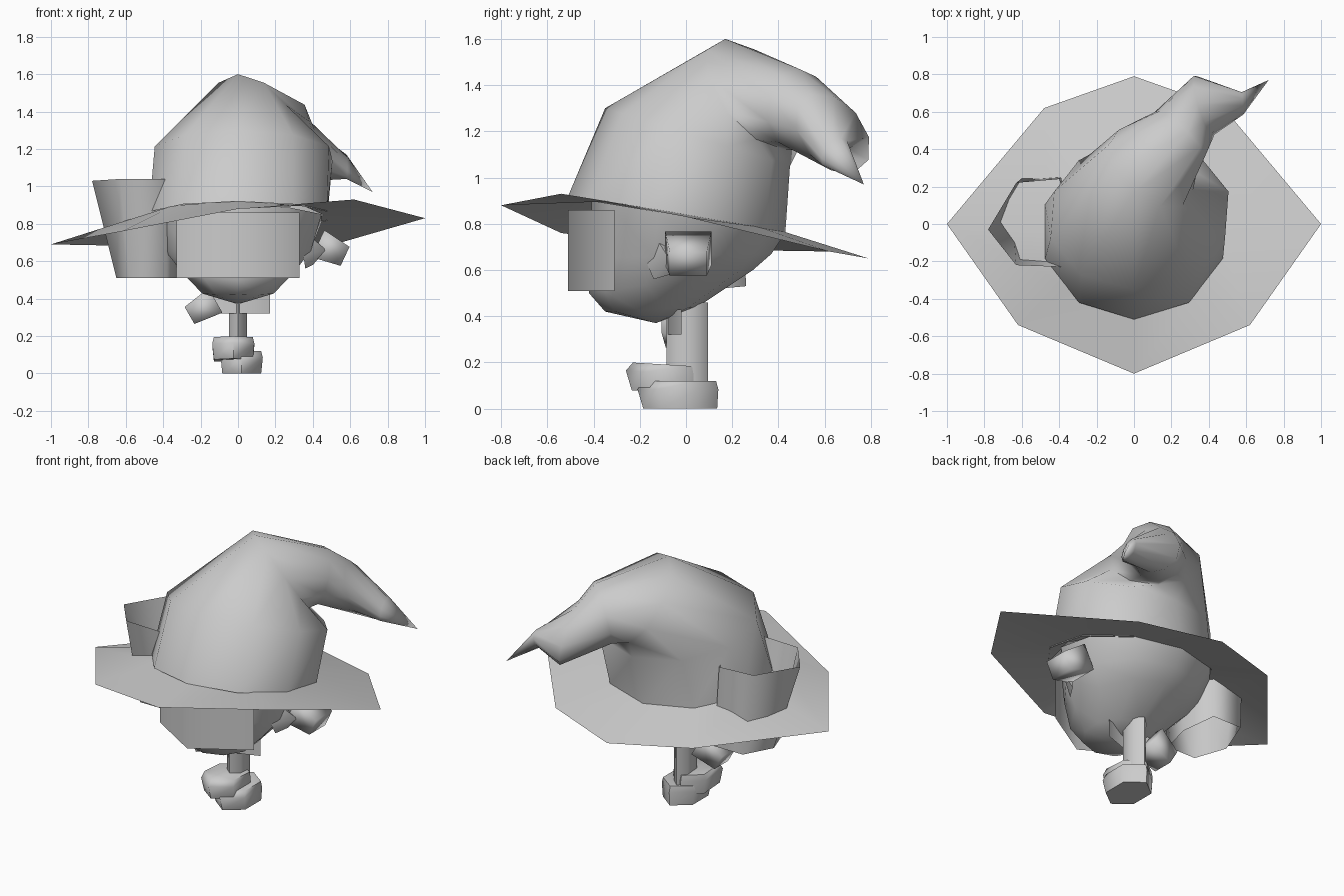
import bpy, bmesh
from math import sin, cos, radians, pi
from mathutils import Vector as V

if "Cube" in bpy.data.objects:
    bpy.data.objects.remove(bpy.data.objects["Cube"])


def make(name, bm, angle=50):
    bmesh.ops.recalc_face_normals(bm, faces=bm.faces)
    me = bpy.data.meshes.new(name)
    bm.to_mesh(me)
    bm.free()
    me.shade_smooth()
    me.set_sharp_from_angle(angle=radians(angle))
    ob = bpy.data.objects.new(name, me)
    bpy.context.collection.objects.link(ob)
    return ob


def loft(name, rings, caps=(False, False), closed=True, angle=50):
    """Bridge rings of points; a one-point ring becomes a tip."""
    bm = bmesh.new()
    vs = [[bm.verts.new(p) for p in r] for r in rings]
    for a, b in zip(vs, vs[1:]):
        n = len(a)
        for i in range(n if closed else n - 1):
            j = (i + 1) % n
            if len(b) == 1:
                bm.faces.new((a[i], a[j], b[0]))
            else:
                bm.faces.new((a[i], a[j], b[j], b[i]))
    for on, r in zip(caps, (vs[0], vs[-1])):
        if on:
            bm.faces.new(r)
    return make(name, bm, angle)


def ring(front, back, width, turn=0, rise=0, n=10):
    """Ellipse through a front and a back point, with a half width."""
    f, b = V(front), V(back)
    c, v = (f + b) / 2, (b - f) / 2
    u = V((cos(radians(turn)), sin(radians(turn)), rise)) * width
    return [c + u * sin(2 * pi * i / n) - v * cos(2 * pi * i / n) for i in range(n)]


def oval(x, y, z, rx, ry, n=6, phase=0, slope=0):
    """Flat polygon around a centre, optionally sloping along y."""
    pts = []
    for i in range(n):
        t = 2 * pi * i / n + phase
        pts.append((x + rx * cos(t), y + ry * sin(t), z + slope * ry * sin(t)))
    return pts


# Bent pointed hat crown
loft("hat_crown", [
    ring((0, -.51, .92), (0, .43, .76), .5),
    ring((0, -.35, 1.30), (.06, .45, 1.05), .49),
    ring((0, .17, 1.60), (.18, .43, 1.12), .27, -40),
    ring((.29, .49, 1.47), (.2, .47, 1.12), .18, -45),
    ring((.34, .64, 1.35), (.41, .63, 1.03), .17, -74, .4),
    ring((.58, .67, 1.17), (.58, .62, 1.04), .055, -85),
    [(.72, .77, .97)]], angle=70)

# Uneven hat brim
outer = [(0, -.8, .88), (.62, -.54, .93), (1, 0, .83), (.48, .62, .68),
         (0, .79, .65), (-.48, .62, .68), (-1, 0, .69), (-.62, -.54, .76)]
inner = []
for p in outer:
    d = V((p[0], p[1], 0)).normalized()
    x, y = d.x * .46, d.y * .45 - .04
    inner.append((x, y, .84 - .17 * y))
loft("hat_brim", [outer, inner])

# Head under the hat
loft("head", [
    ring((0, -.41, .90), (0, .43, .76), .47),
    ring((0, -.41, .65), (0, .37, .67), .41),
    ring((0, -.42, .50), (0, .29, .60), .31),
    ring((0, -.35, .42), (0, .05, .44), .2),
    [(0, -.13, .37)]])


# Folded plates: face and collar
def folded_plate(name, x, y_side, y_mid, z0, z1):
    line = [(-x, y_side), (0, y_mid), (x, y_side)]
    loft(name, [[(a, b, z) for a, b in line] for z in (z0, z1)],
         closed=False, angle=80)


folded_plate("face_plate", .33, -.31, -.51, .51, .86)
folded_plate("collar_plate", .17, -.02, -.08, .32, .43)

# Open side pouch, leaning outwards
loft("side_pouch", [
    [(-.65, .05, .51), (-.58, -.15, .51), (-.38, -.15, .51),
     (-.33, .05, .51), (-.38, .26, .53), (-.58, .26, .53)],
    [(-.78, -.03, 1.03), (-.63, -.22, 1.04), (-.38, -.23, 1.04),
     (-.32, 0, 1.03), (-.40, .24, 1.03), (-.63, .22, 1.03)]], angle=80)

# Leg and the two shoes
loft("leg", [oval(0, 0.005, .12, .055, .09, phase=pi / 6),
             oval(0, 0.005, .46, .055, .09, phase=pi / 6)], (True, True), angle=80)


def shoe(name, x, y, z, h, slope):
    loft(name, [oval(x, y + .01, z, .12, .16, 6, pi / 6, slope),
                oval(x, y, z + h * .7, .13, .175, 6, pi / 6, slope),
                oval(x, y + .01, z + h, .12, .155, 6, pi / 6, slope)],
         (True, True), angle=70)


shoe("lower_shoe", .02, -.035, 0, .12, 0)
shoe("upper_shoe", -.025, -.085, .07, .12, -.06)


# Chunky hands
def hand(name, centre, size, turn):
    bm = bmesh.new()
    bmesh.ops.create_cube(bm, size=1)
    for v in bm.verts:
        if v.co.x > 0:
            v.co.y *= .8
            v.co.z *= .7
        v.co = V((v.co.x * size[0], v.co.y * size[1], v.co.z * size[2]))
    ob = make(name, bm, 100)
    ob.location = centre
    ob.rotation_euler = (0, radians(turn), 0)


hand("right_hand", (.5, .01, .66), (.16, .2, .16), 25)
hand("left_hand", (-.19, -.02, .35), (.16, .17, .15), 150)

# Thumb beside the right hand
loft("right_thumb", [
    [(.36, -.14, .56), (.40, -.07, .58), (.40, -.08, .70), (.38, -.13, .74), (.35, -.17, .63)],
    [(.47, -.08, .66)]], (True, False))
